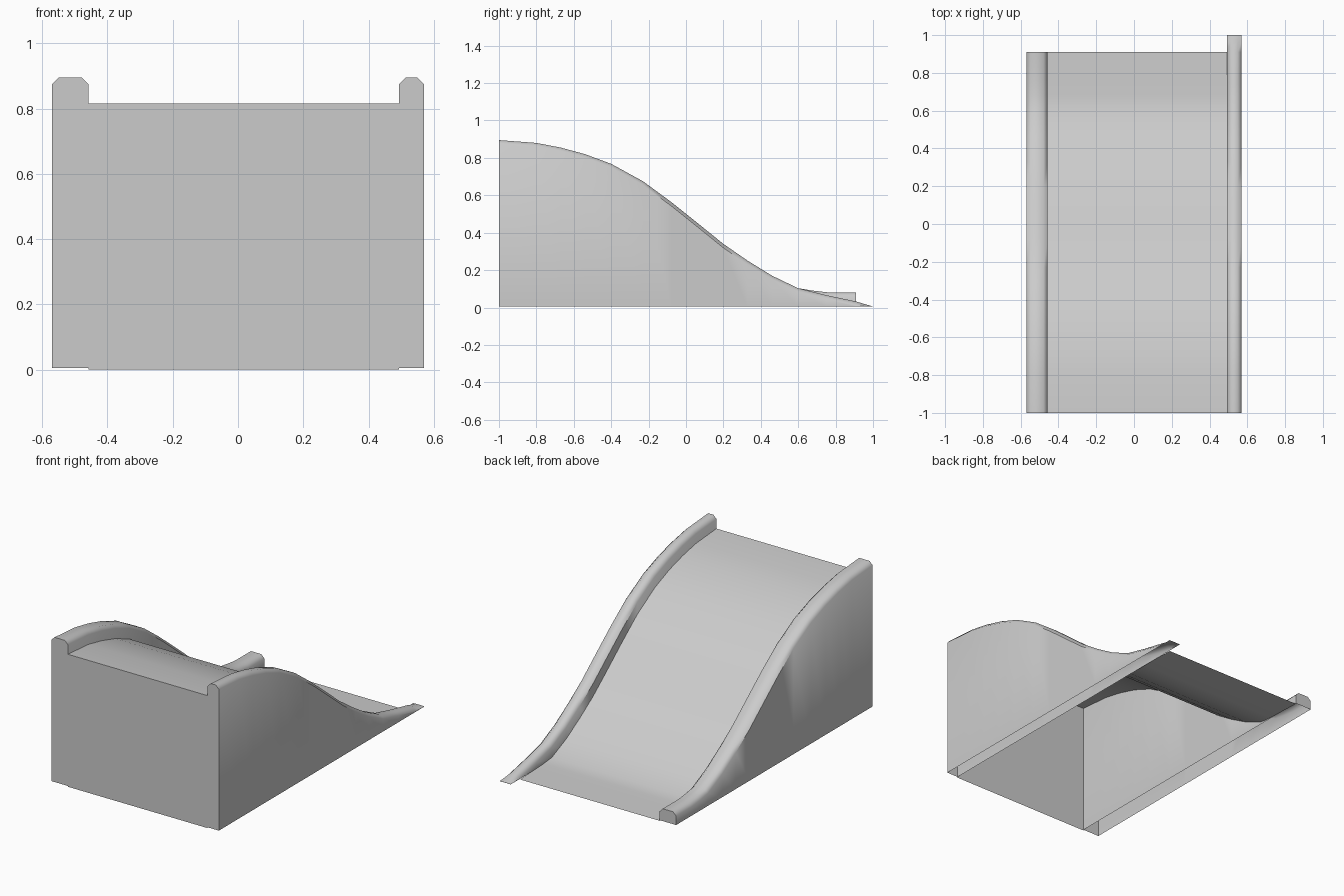
import bpy, bmesh, math

cube = bpy.data.objects.get("Cube")
if cube:
    bpy.data.objects.remove(cube, do_unlink=True)

grey = bpy.data.materials.new("plain_grey")
grey.use_nodes = True
grey.diffuse_color = (0.6, 0.6, 0.6, 1)
grey.node_tree.nodes["Principled BSDF"].inputs["Base Color"].default_value = (0.6, 0.6, 0.6, 1)

BASE = 0.005      # height of the lower edges
LIP = 0.08        # rail height above the deck
BEVEL = 0.021     # softened rail corners

# Side profile shared by both rails, then the two different tails
slope = [(-1, .895), (-.8, .88), (-.67, .855), (-.54, .82), (-.4, .768), (-.23, .675),
         (-.08, .565), (.07, .445), (.2, .34), (.33, .25), (.46, .17), (.6, .103)]
blunt_tail = [(.68, .09), (.76, .081), (.91, .081)]
pointed_tail = [(.75, .066), (.91, .032), (.97, .014), (1, BASE + .001)]


def loft(name, rings, caps=False):
    """Skin a row of open cross-sections, optionally closing both ends."""
    bm = bmesh.new()
    rows = [[bm.verts.new(p) for p in ring] for ring in rings]
    for a, b in zip(rows, rows[1:]):
        for i in range(len(a) - 1):
            bm.faces.new((a[i], a[i + 1], b[i + 1], b[i]))
    if caps:
        bm.faces.new(reversed(rows[0]))
        bm.faces.new(rows[-1])
    bm.normal_update()
    mesh = bpy.data.meshes.new(name)
    bm.to_mesh(mesh)
    bm.free()
    mesh.materials.append(grey)
    obj = bpy.data.objects.new(name, mesh)
    bpy.context.collection.objects.link(obj)
    bpy.ops.object.select_all(action='DESELECT')
    obj.select_set(True)
    bpy.context.view_layer.objects.active = obj
    bpy.ops.object.shade_smooth_by_angle(angle=math.radians(50))
    return obj


def rail_ring(x0, x1, y, z):
    """Hollow rail section, open underneath, with bevelled top corners."""
    drop = min(BEVEL, z - BASE)
    return [(x0, y, BASE), (x0, y, z - drop), (x0 + BEVEL, y, z),
            (x1 - BEVEL, y, z), (x1, y, z - drop), (x1, y, BASE)]


# Side rails with full height walls
loft("right_rail", [rail_ring(-.57, -.458, y, z) for y, z in slope + blunt_tail], True)
loft("left_rail", [rail_ring(.493, .57, y, z) for y, z in slope + pointed_tail], True)

# Curved deck, kept at a constant depth below the blunt rail
path = slope + blunt_tail
deck_line = []
for i, (y, z) in enumerate(path):
    (ya, za), (yb, zb) = path[max(i - 1, 0)], path[min(i + 1, len(path) - 1)]
    steep = (zb - za) / (yb - ya) if i else 0
    depth = LIP * math.hypot(1, steep)
    deck_line.append((y, max(z - depth, .001 + (.91 - y) * .04)))
loft("deck", [[(-.458, y, z), (.493, y, z)] for y, z in deck_line])

# Front wall between the rails
top = deck_line[0][1]
loft("front_wall", [[(-.458, -1, 0), (.493, -1, 0)], [(-.458, -1, top), (.493, -1, top)]])
